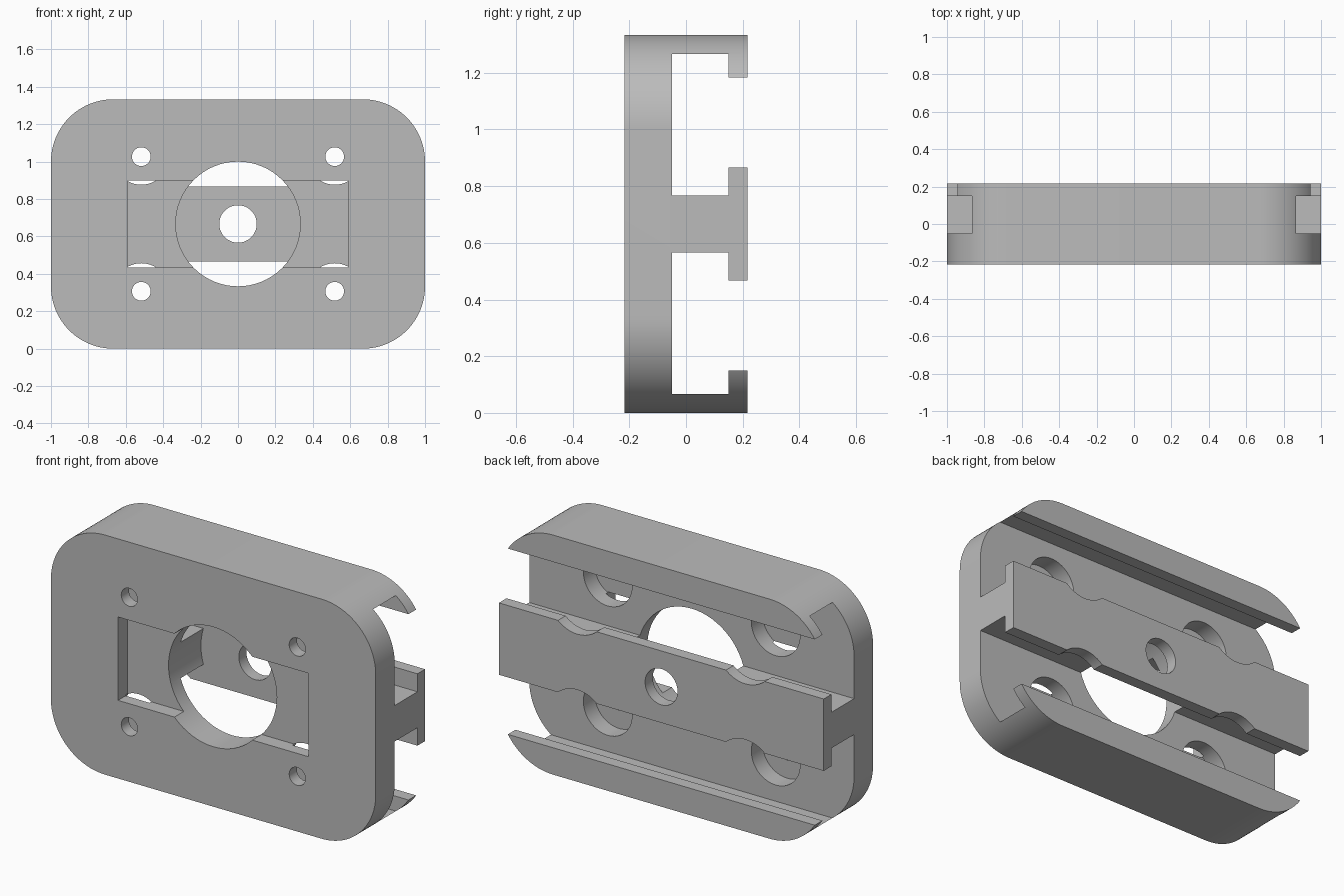
import bpy
import bmesh
import math
from mathutils import Matrix, Vector

default = bpy.data.objects.get("Cube")
if default:
    bpy.data.objects.remove(default, do_unlink=True)

grey = bpy.data.materials.new("plain_grey")
grey.use_nodes = True
colour = (0.5, 0.5, 0.5, 1)
grey.diffuse_color = colour
grey.node_tree.nodes["Principled BSDF"].inputs["Base Color"].default_value = colour

MID = 2 / 3            # height of the centre line
BACK = 0.217           # half depth
FLOOR, LIP = -0.05, 0.15


def make_object(name, bm):
    bmesh.ops.recalc_face_normals(bm, faces=bm.faces[:])
    mesh = bpy.data.meshes.new(name)
    bm.to_mesh(mesh)
    bm.free()
    ob = bpy.data.objects.new(name, mesh)
    bpy.context.collection.objects.link(ob)
    return ob


def cut(name, bm):
    """Subtract a hidden cutter from the body."""
    cutter = make_object(name, bm)
    cutter.hide_render = True
    mod = body.modifiers.new(name, "BOOLEAN")
    mod.operation = "DIFFERENCE"
    mod.solver = "EXACT"
    mod.object = cutter
    bpy.context.view_layer.objects.active = body
    bpy.ops.object.modifier_apply(modifier=mod.name)
    bpy.data.objects.remove(cutter, do_unlink=True)


def cut_box(name, x, y0, y1, z0, z1):
    bm = bmesh.new()
    place = Matrix.Translation((0, (y0 + y1) / 2, (z0 + z1) / 2))
    size = Matrix.Diagonal((2 * x, y1 - y0, z1 - z0, 1))
    bmesh.ops.create_cube(bm, size=1, matrix=place @ size)
    cut(name, bm)


def cut_hole(name, x, z, radius, y0, y1):
    bm = bmesh.new()
    place = Matrix.Translation((x, (y0 + y1) / 2, z)) @ Matrix.Rotation(math.pi / 2, 4, "X")
    bmesh.ops.create_cone(bm, cap_ends=True, segments=64, radius1=radius,
                          radius2=radius, depth=y1 - y0, matrix=place)
    cut(name, bm)


# Rounded block
bm = bmesh.new()
outline = []
radius = 1 / 3
for i, (sx, sz) in enumerate([(1, 1), (-1, 1), (-1, -1), (1, -1)]):
    for k in range(25):
        a = math.pi / 2 * (i + k / 24)
        outline.append(bm.verts.new((sx * (1 - radius) + radius * math.cos(a), -BACK,
                                     MID + sz * (MID - radius) + radius * math.sin(a))))
face = bm.faces.new(outline)
grown = bmesh.ops.extrude_face_region(bm, geom=[face])
moved = [v for v in grown["geom"] if isinstance(v, bmesh.types.BMVert)]
bmesh.ops.translate(bm, verts=moved, vec=Vector((0, 2 * BACK, 0)))
body = make_object("mounting_block", bm)

# Two T-shaped slots along the back, leaving a T-shaped rail between them
for s in (-1, 1):
    inner = sorted(MID + s * d for d in (0.1, 0.6))
    mouth = sorted(MID + s * d for d in (0.2, 0.517))
    cut_box("slot", 1.2, FLOOR, LIP, *inner)
    cut_box("slot_mouth", 1.2, 0, 0.4, *mouth)

# Front pocket, large bore and the small hole through the rail
cut_box("front_pocket", 0.587, -0.4, -0.135, MID - 0.232, MID + 0.232)
cut_hole("main_bore", 0, MID, 1 / 3, -0.4, LIP)
cut_hole("rail_hole", 0, MID, 0.1, 0, 0.4)

# Screw holes with counterbores, and clearance notches in the rail
for sx in (-1, 1):
    for sz in (-1, 1):
        x = sx * 0.517
        cut_hole("screw_hole", x, MID + sz * 0.36, 0.05, -0.4, 0)
        cut_hole("counterbore", x, MID + sz * 0.36, 0.15, -0.15, 0)
        cut_hole("rail_notch", x, MID + sz * 0.335, 0.18, 0.1, 0.4)

body.data.materials.clear()
body.data.materials.append(grey)
for ob in bpy.context.selected_objects:
    ob.select_set(False)
body.select_set(True)
bpy.context.view_layer.objects.active = body
bpy.ops.object.shade_smooth_by_angle(angle=math.radians(30))
